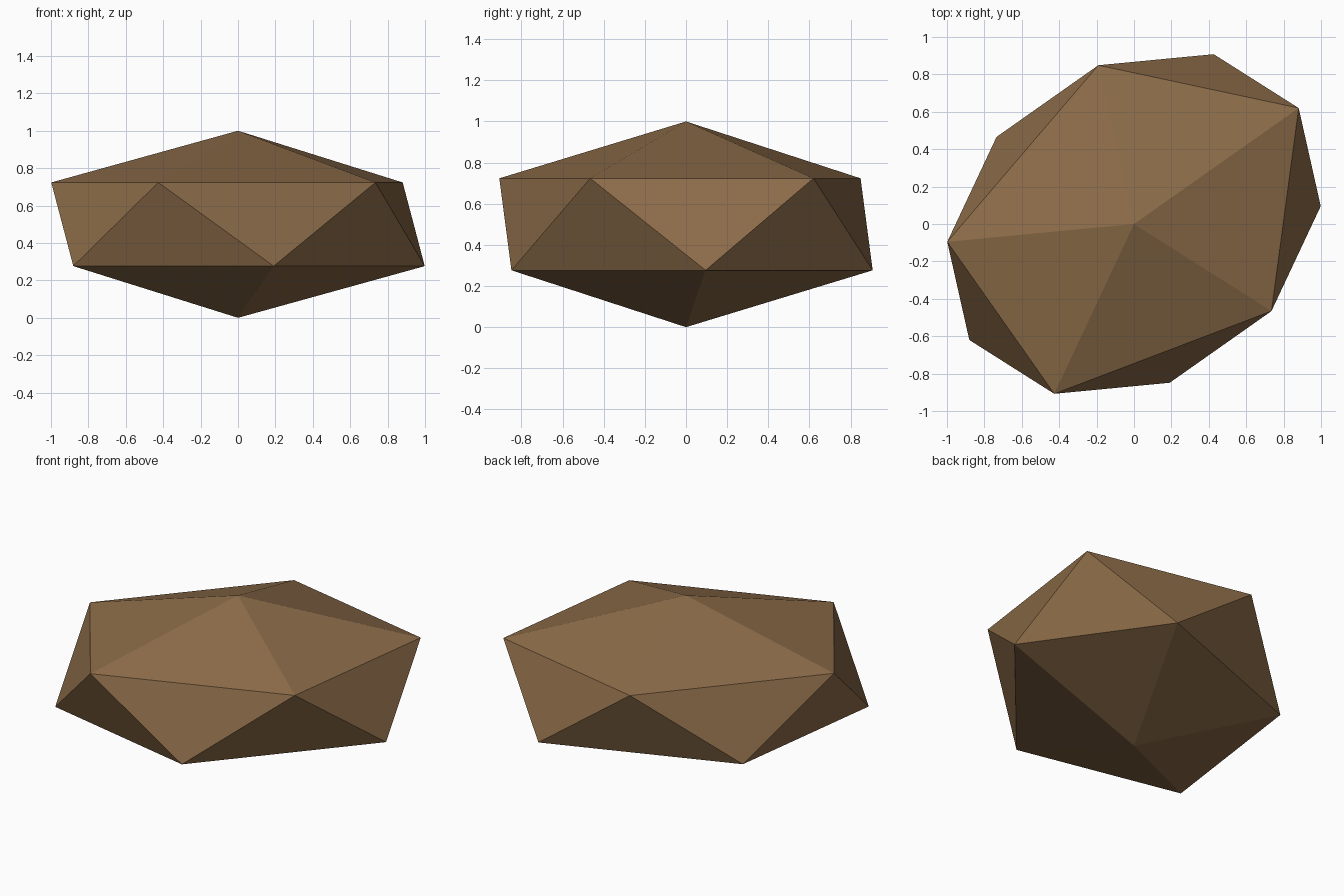
import bpy
import math
from mathutils import Matrix

if "Cube" in bpy.data.objects:
    bpy.data.objects.remove(bpy.data.objects["Cube"])

# Single brown colour
brown = bpy.data.materials.new("earth brown")
brown.diffuse_color = (0.258, 0.147, 0.065, 1.0)
brown.use_nodes = True
brown.node_tree.nodes["Principled BSDF"].inputs["Base Color"].default_value = brown.diffuse_color

# Faceted boulder: an icosahedron, flattened and stretched, then turned about z
bpy.ops.mesh.primitive_ico_sphere_add(subdivisions=1, radius=1.0)
rock = bpy.context.object
rock.name = "rock"
rock.data.name = "rock"
stretch = Matrix.Diagonal((1.204, 0.945, 0.5, 1.0))
turn = Matrix.Rotation(math.radians(35.15), 4, 'Z')
rock.data.transform(Matrix.Translation((0, 0, 0.5)) @ turn @ stretch)
rock.data.materials.append(brown)
rock.data.shade_flat()
